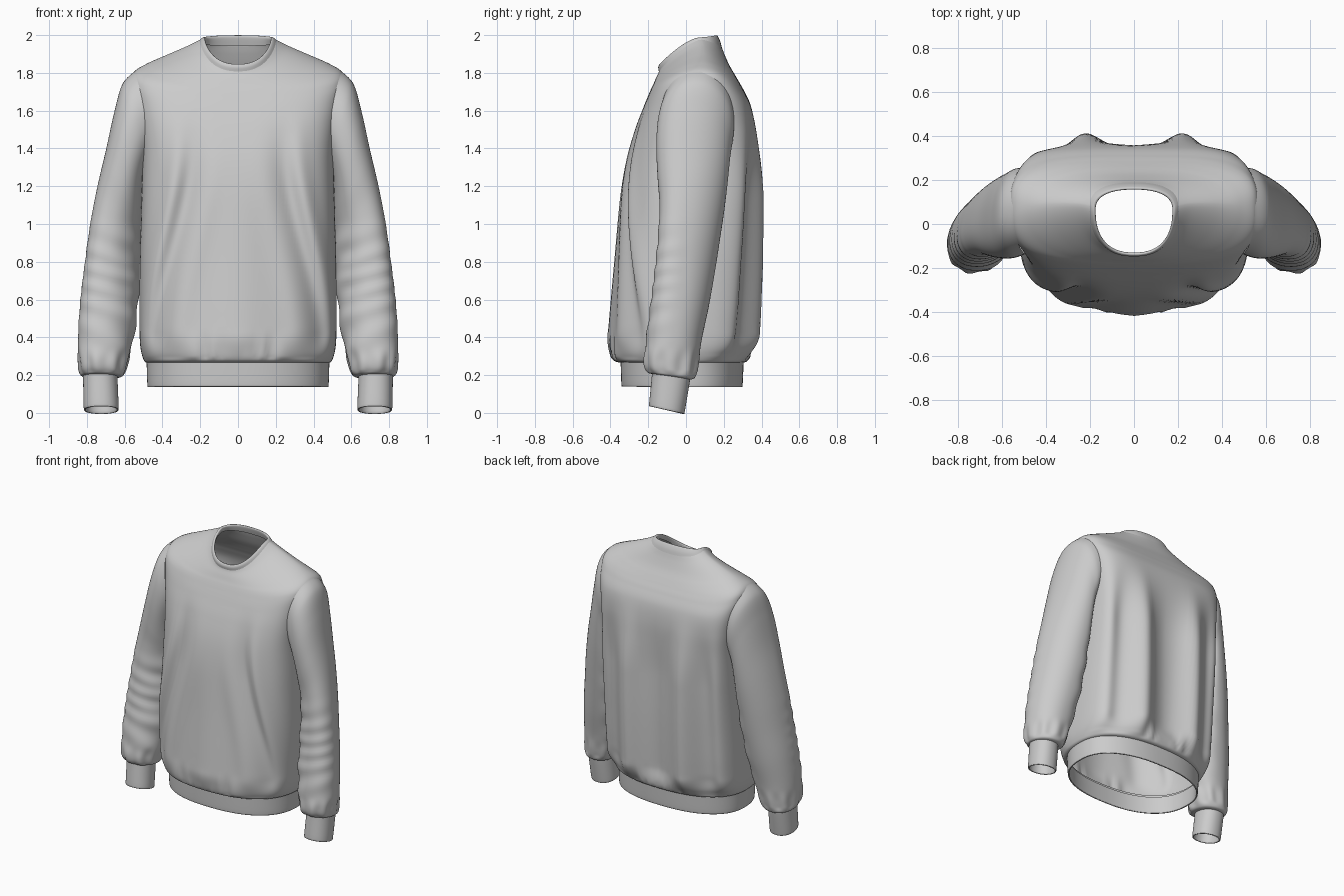
import bpy, bmesh, math
from math import sin, cos, pi, exp


def smooth(a, b, v):
    t = max(0.0, min(1.0, (v - a) / (b - a)))
    return t * t * (3 - 2 * t)


def bump(v, centre, width):
    return exp(-((v - centre) / width) ** 2)


def spow(v, p):
    return math.copysign(abs(v) ** p, v)


def spline(keys, steps):
    """Catmull-Rom through tuples of ring parameters."""
    out = []
    for i in range(len(keys) - 1):
        a, b = keys[max(i - 1, 0)], keys[i]
        c, d = keys[i + 1], keys[min(i + 2, len(keys) - 1)]
        for s in range(steps):
            t = s / steps
            out.append([q + 0.5 * t * (r - p + t * (2 * p - 5 * q + 4 * r - e + t * (3 * (q - r) + e - p)))
                        for p, q, r, e in zip(a, b, c, d)])
    return out + [list(keys[-1])]


def loft(name, rings, drop=None, mirror=False):
    """Skin closed rings of points into a smooth open tube."""
    bm = bmesh.new()
    vs = [[bm.verts.new(p) for p in ring] for ring in rings]
    n = len(vs[0])
    for a, b in zip(vs, vs[1:]):
        for i in range(n):
            j = (i + 1) % n
            bm.faces.new((a[i], a[j], b[j], b[i]))
    if drop:
        gone = [f for f in bm.faces if drop(f.calc_center_median())]
        bmesh.ops.delete(bm, geom=gone, context='FACES')
    for f in bm.faces:
        f.smooth = True
    bm.normal_update()
    me = bpy.data.meshes.new(name)
    bm.to_mesh(me)
    bm.free()
    ob = bpy.data.objects.new(name, me)
    bpy.context.collection.objects.link(ob)
    if mirror:
        ob.modifiers.new("mirror", 'MIRROR').use_mirror_merge = False
    return ob


def body_ring(k, n=160, folds=None):
    """k = half width, side y, front y, back y, side z, front z, back z, squareness."""
    w, yc, yf, yb, zs, zf, zb, p = k
    pts = []
    for i in range(n):
        t = 2 * pi * i / n
        c, s = cos(t), sin(t)
        q = p + max(0, p - 2.5) * 1.3 if s > 0 else p   # squarer back
        x = w * spow(c, 2 / q)
        y = yc + (yb - yc if s > 0 else yc - yf) * spow(s, 2 / q)
        z = zs + ((zb if s > 0 else zf) - zs) * abs(s) ** 1.25
        if folds:
            y += folds(x, z, s)
        pts.append((x, y, z))
    return pts


def body_folds(x, z, s):
    ax = abs(x)
    env = smooth(1.65, 1.1, z) * smooth(0.27, 0.42, z)
    side = smooth(0.0, 0.3, abs(s))
    gather = 0.007 * cos(ax * 62 + 5 * sin(ax * 9)) * smooth(0.46, 0.32, z) * smooth(0.27, 0.30, z)
    if s > 0:
        # long vertical drapes on the back
        f = (0.045 * bump(ax, 0.22, 0.075) - 0.04 * bump(ax, 0, 0.11)
             - 0.03 * bump(ax, 0.37, 0.07) + 0.025 * bump(ax, 0.48, 0.06))
        return (f * env + gather) * side
    # two diagonal creases and a soft centre ridge on the front
    line = 0.24 + 0.20 * smooth(1.45, 0.3, z)
    f = (0.025 * bump(ax, 0, 0.14) - 0.024 * bump(ax, line, 0.05)
         + 0.012 * bump(ax, line - 0.12, 0.06) + 0.025 * bump(ax, line + 0.08, 0.05))
    return -(f * env + gather) * side


# Torso from hem to neckline, opened at the armholes
torso = [
    (.482, 0, -.342, .302, .265, .265, .265, 2.35),
    (.500, 0, -.385, .330, .282, .282, .282, 2.4),
    (.518, 0, -.392, .352, .36, .36, .36, 2.6),
    (.522, 0, -.380, .362, .52, .52, .52, 2.7),
    (.520, 0, -.355, .370, .80, .80, .80, 2.85),
    (.512, .02, -.328, .371, 1.10, 1.10, 1.10, 3.1),
    (.508, .04, -.300, .370, 1.34, 1.34, 1.34, 3.3),
    (.520, .05, -.265, .364, 1.50, 1.50, 1.50, 3.4),
    (.542, .06, -.228, .345, 1.64, 1.61, 1.62, 3.3),
    (.562, .06, -.200, .310, 1.745, 1.68, 1.70, 3.0),
    (.550, .07, -.185, .285, 1.805, 1.715, 1.745, 2.8),
    (.480, .08, -.173, .262, 1.850, 1.74, 1.785, 2.6),
    (.370, .09, -.160, .230, 1.898, 1.77, 1.84, 2.4),
    (.260, .09, -.147, .203, 1.946, 1.797, 1.90, 2.3),
    (.200, .08, -.142, .188, 1.976, 1.812, 1.94, 2.4),
]


def armhole(c):
    return abs(c.x) > .44 and ((c.y - .06) / .15) ** 2 + ((c.z - 1.55) / .22) ** 2 < 1


loft("torso", [body_ring(k, folds=body_folds) for k in spline(torso, 10)], armhole)

# Ribbed collar, rolled over into the neck
collar = [
    (.203, .08, -.144, .189, 1.973, 1.808, 1.938, 2.4),
    (.192, .075, -.147, .180, 1.984, 1.830, 1.970, 2.4),
    (.182, .07, -.140, .165, 1.988, 1.846, 1.998, 2.4),
    (.174, .065, -.130, .156, 1.978, 1.840, 1.990, 2.4),
    (.184, .065, -.130, .168, 1.948, 1.805, 1.945, 2.4),
]
loft("collar", [body_ring(k, 96) for k in spline(collar, 5)])

# Hem band with a short inside return
hem = [
    (.487, 0, -.346, .306, .285, .285, .285, 2.35),
    (.484, 0, -.346, .305, .265, .265, .265, 2.35),
    (.480, 0, -.342, .300, .150, .150, .150, 2.35),
    (.475, 0, -.337, .295, .138, .144, .138, 2.35),
    (.468, 0, -.330, .288, .150, .150, .150, 2.35),
    (.472, 0, -.334, .292, .265, .265, .265, 2.35),
]
loft("hem_band", [body_ring(k, 128) for k in spline(hem, 4)])


def sleeve_ring(k, n=72, wrinkles=False):
    """k = outer x, outer z, inner x, inner z, front y, back y, bow, skew, tilt."""
    xo, zo, xi, zi, yf, yb, bow, skew, tilt = k
    pts = []
    for i in range(n):
        t = 2 * pi * i / n
        c, s = cos(t), sin(t)
        u, v = spow(c, .92), spow(s, .92)
        x = (xo + xi) / 2 + u * (xo - xi) / 2 - bow * s * s - skew * v
        z = (zo + zi) / 2 + u * (zo - zi) / 2 - tilt * v
        y = (yf + yb) / 2 + v * (yb - yf) / 2
        if wrinkles:
            # fine elbow creases at the front, gathers above the cuff
            low = smooth(1.1, .85, z) * smooth(.25, .36, z)
            d = .003 * sin(52 * z - 18 * x + 2 * sin(9 * z)) * low * smooth(.2, -.8, s)
            d += .005 * sin(30 * z + 3 * s) * smooth(1.15, .95, z) * low * smooth(0, -1, c)
            d += .005 * cos(9 * t) * smooth(.36, .27, z) * smooth(.19, .23, z)
            x += d * c
            y += d * s
        pts.append((x, y, z))
    return pts


# Sleeves from armhole to gathered wrist
sleeve = [
    (.548, 1.808, .485, 1.31, -.135, .255, .025, 0, 0),
    (.612, 1.740, .498, 1.26, -.152, .252, .020, .005, 0),
    (.652, 1.60, .505, 1.19, -.157, .237, .008, .015, 0),
    (.694, 1.40, .510, 1.09, -.150, .222, 0, .025, 0),
    (.738, 1.20, .517, .99, -.140, .205, 0, .035, 0),
    (.775, 1.00, .522, .87, -.148, .182, 0, .04, 0),
    (.803, .80, .526, .72, -.165, .155, 0, .04, 0),
    (.830, .60, .537, .54, -.187, .120, 0, .03, .01),
    (.845, .40, .558, .38, -.210, .082, 0, .02, .01),
    (.843, .26, .587, .25, -.222, .062, 0, .01, .015),
    (.835, .205, .607, .20, -.205, .048, 0, 0, .015),
    (.815, .192, .642, .19, -.177, .022, 0, 0, .015),
]
loft("sleeve", [sleeve_ring(k, wrinkles=True) for k in spline(sleeve, 10)], mirror=True)

# Cuffs with an inside return
cuff = [
    (.821, .21, .640, .21, -.180, .022, 0, 0, .015),
    (.820, .18, .638, .18, -.181, .020, 0, 0, .015),
    (.817, .03, .632, .03, -.195, -.006, 0, 0, .02),
    (.812, .02, .636, .02, -.192, -.010, 0, 0, .02),
    (.806, .03, .642, .03, -.186, -.016, 0, 0, .02),
    (.810, .19, .650, .19, -.172, .012, 0, 0, .015),
]
loft("cuff", [sleeve_ring(k, 64) for k in spline(cuff, 4)], mirror=True)
